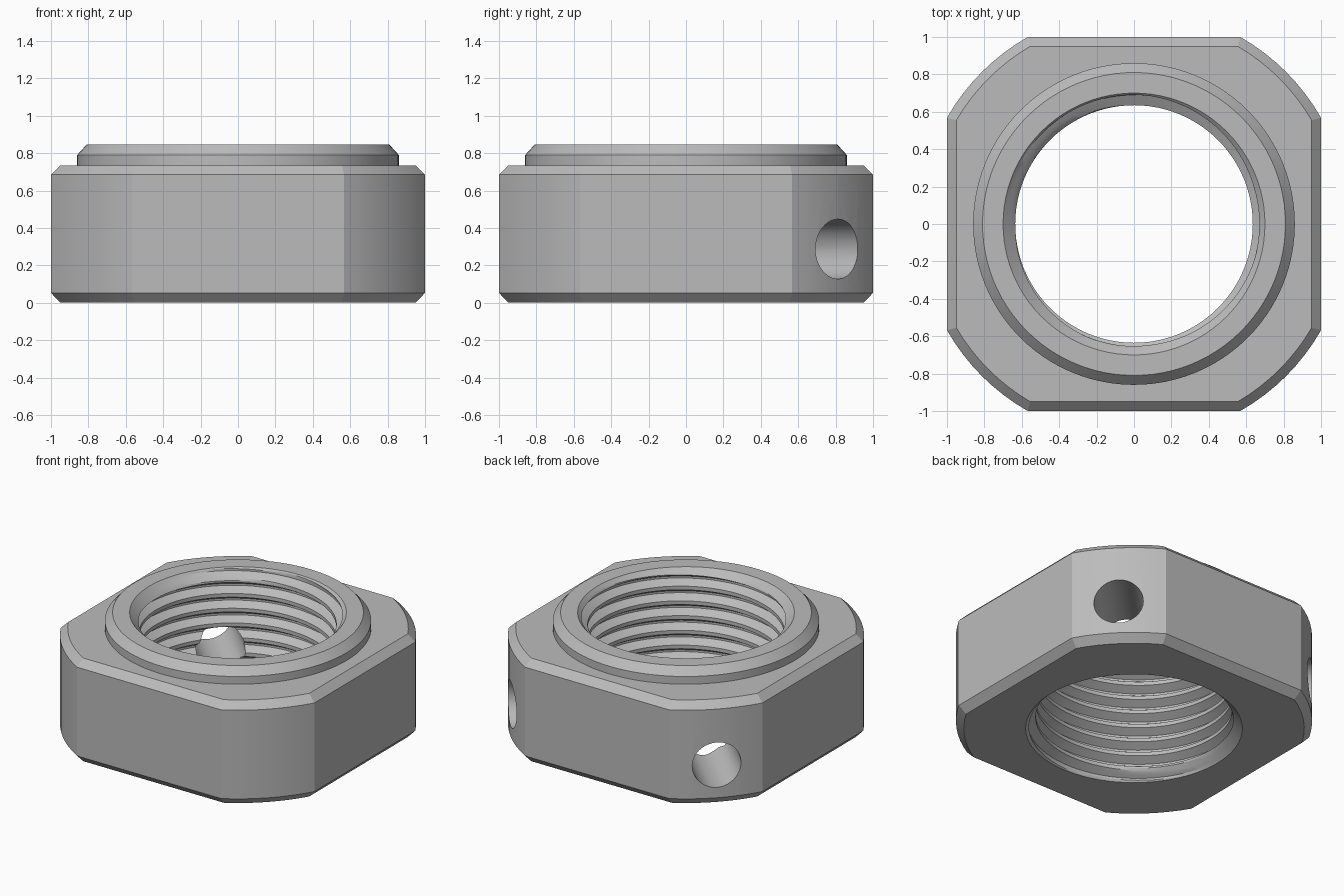
import bpy, bmesh, math
from mathutils import Matrix

cube = bpy.data.objects.get("Cube")
if cube:
    bpy.data.objects.remove(cube, do_unlink=True)

steel = bpy.data.materials.new("grey steel")
steel.use_nodes = True
grey = (0.5, 0.5, 0.5, 1)
steel.diffuse_color = grey
steel.node_tree.nodes["Principled BSDF"].inputs["Base Color"].default_value = grey

ARC, FLAT = 8, 16              # segments per rounded corner and per flat side
N = 4 * (ARC + FLAT)
START = math.acos(1 / 1.15)    # angle where a flat side meets a corner arc
HEIGHT, PITCH = 0.845, 0.105
MINOR, MAJOR, RIM = 0.635, 0.69, 0.70


def angle(j):
    return START + math.tau * j / N


def circle(r, z):
    return [(r * math.cos(angle(j)), r * math.sin(angle(j)), z) for j in range(N)]


def outline(inset, z):
    """Square with corners rounded about the centre."""
    side, rad = 1 - inset, 1.15 - inset
    a = math.acos(side / rad)
    pts = []
    for q in range(4):
        c, s = round(math.cos(q * math.pi / 2)), round(math.sin(q * math.pi / 2))
        quarter = []
        for i in range(ARC):
            t = a + (math.pi / 2 - 2 * a) * i / ARC
            quarter.append((rad * math.cos(t), rad * math.sin(t)))
        half = rad * math.sin(a)
        quarter += [(half - 2 * half * i / FLAT, side) for i in range(FLAT)]
        pts += [(c * x - s * y, s * x + c * y, z) for x, y in quarter]
    return pts


def bore_radius(f, z):
    """Flat-topped V thread, opened out by a chamfer at each end."""
    if f <= 0.25:
        r = MINOR
    elif f < 0.56:
        r = MINOR + (MAJOR - MINOR) * (f - 0.25) / 0.31
    elif f <= 0.69:
        r = MAJOR
    else:
        r = MAJOR - (MAJOR - MINOR) * (f - 0.69) / 0.31
    return max(r, RIM - (HEIGHT - z), RIM - z)


bm = bmesh.new()

# Outer shell: bottom face, flats, chamfers, shoulder, collar, top rim
rings = [circle(RIM, 0), outline(0.05, 0), outline(0, 0.053), outline(0, 0.685),
         outline(0.05, 0.735), circle(0.86, 0.735), circle(0.86, 0.79),
         circle(0.81, HEIGHT), circle(RIM, HEIGHT)]
rows = [[bm.verts.new(p) for p in ring] for ring in rings]
for lo, hi in zip(rows, rows[1:]):
    for j in range(N):
        n = (j + 1) % N
        bm.faces.new((lo[j], lo[n], hi[n], hi[j]))

# Threaded bore: helical grid, one set of rows per turn
steps = [0, 0.125, 0.25, 0.40, 0.56, 0.69, 0.80, 0.90]
M = len(steps)
total = M * (int(HEIGHT / PITCH) + 3)
grid = []
for j in range(N):
    col = []
    for k in range(total):
        f = steps[k % M]
        raw = PITCH * (k // M - 1 + f + j / N)
        z = min(max(raw, 0), HEIGHT)
        r = bore_radius((z / PITCH - j / N) % 1, z) if z != raw else bore_radius(f, z)
        col.append(bm.verts.new((r * math.cos(angle(j)), r * math.sin(angle(j)), z)))
    grid.append(col)
for j in range(N):
    shift = M if j == N - 1 else 0
    right = grid[(j + 1) % N]
    for k in range(total - 1):
        a, b = min(k + shift, total - 1), min(k + 1 + shift, total - 1)
        quad = (grid[j][k], grid[j][k + 1], right[b], right[a])
        if a == b:
            quad = quad[:3]
        bm.faces.new(quad)
bmesh.ops.remove_doubles(bm, verts=bm.verts[:], dist=0.0002)
bmesh.ops.recalc_face_normals(bm, faces=bm.faces[:])

mesh = bpy.data.meshes.new("lock_nut")
bm.to_mesh(mesh)
bm.free()
nut = bpy.data.objects.new("lock_nut", mesh)
bpy.context.collection.objects.link(nut)
mesh.materials.append(steel)

# Radial spanner holes through the two rear corners
for name, turn in (("left", 45), ("right", 135)):
    cut_mesh = bpy.data.meshes.new(name + "_hole_cutter")
    cb = bmesh.new()
    place = (Matrix.Rotation(math.radians(turn), 4, "Z") @ Matrix.Translation((0.9, 0, 0.287))
             @ Matrix.Rotation(math.pi / 2, 4, "Y"))
    bmesh.ops.create_cone(cb, cap_ends=True, segments=40, radius1=0.16, radius2=0.16,
                          depth=0.9, matrix=place)
    cb.to_mesh(cut_mesh)
    cb.free()
    cut_mesh.materials.append(steel)
    cutter = bpy.data.objects.new(name + "_hole_cutter", cut_mesh)
    bpy.context.collection.objects.link(cutter)
    cutter.hide_render = True
    mod = nut.modifiers.new(name + "_hole", "BOOLEAN")
    mod.operation, mod.solver, mod.object = "DIFFERENCE", "EXACT", cutter
    bpy.context.view_layer.objects.active = nut
    bpy.ops.object.modifier_apply(modifier=mod.name)
    bpy.data.objects.remove(cutter, do_unlink=True)

bpy.ops.object.select_all(action="DESELECT")
nut.select_set(True)
bpy.context.view_layer.objects.active = nut
bpy.ops.object.shade_smooth_by_angle(angle=math.radians(22))
